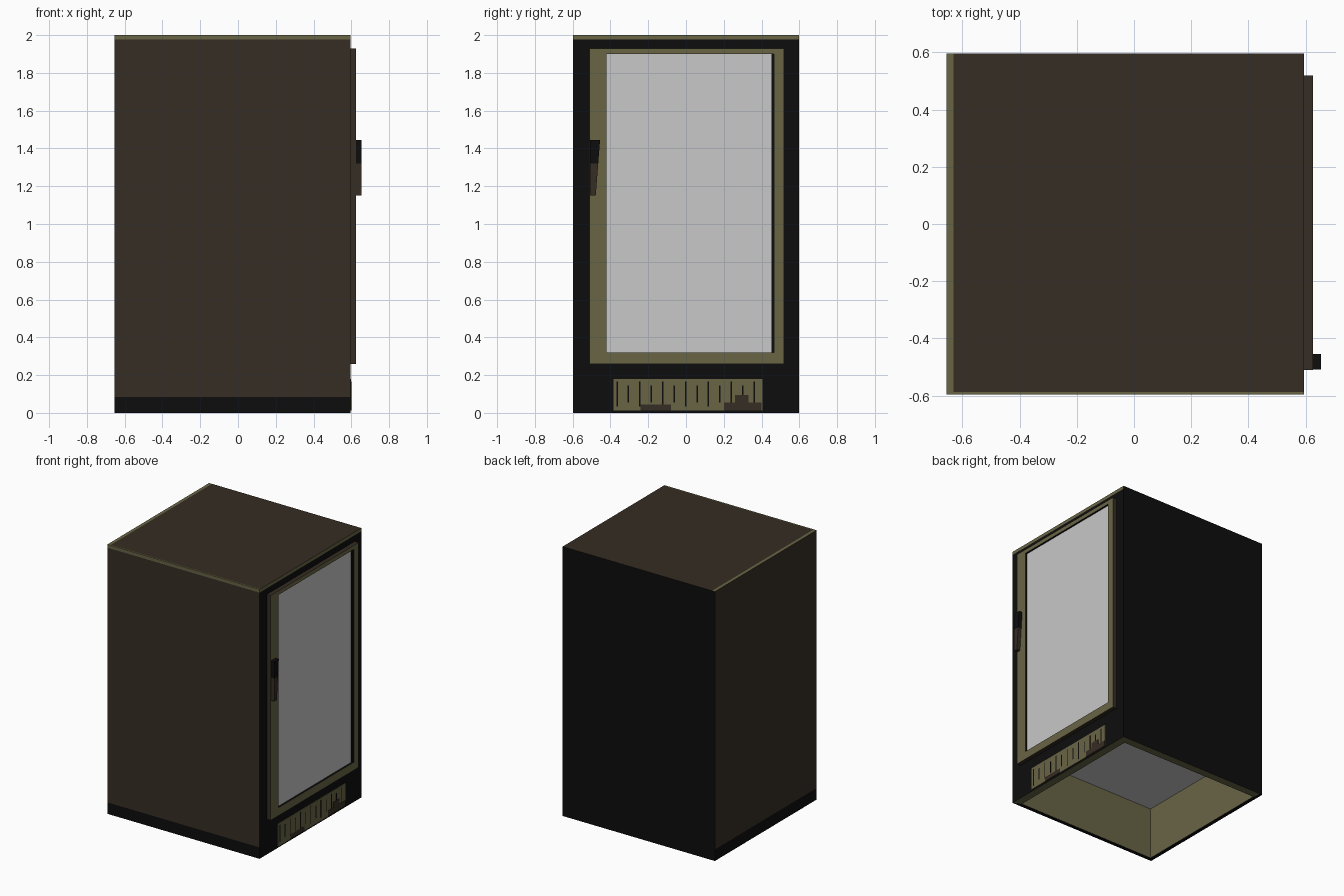
import bpy
import bmesh
from mathutils import Vector

if "Cube" in bpy.data.objects:
    bpy.data.objects.remove(bpy.data.objects["Cube"])


def material(name, rgb):
    m = bpy.data.materials.new(name)
    m.use_nodes = True
    m.diffuse_color = (*rgb, 1)
    m.node_tree.nodes["Principled BSDF"].inputs["Base Color"].default_value = (*rgb, 1)
    return m


MATS = [material("dark brown", (0.037, 0.026, 0.017)),
        material("black", (0.004, 0.004, 0.004)),
        material("olive", (0.140, 0.130, 0.060)),
        material("pale grey glass", (0.58, 0.58, 0.58))]
BROWN, BLACK, OLIVE, GREY = range(4)


def finish(name, bm, rule):
    """Colour every face by rule(centre, normal) and link the object."""
    bm.normal_update()
    for f in bm.faces:
        f.material_index = rule(f.calc_center_median(), f.normal)
    me = bpy.data.meshes.new(name)
    bm.to_mesh(me)
    bm.free()
    for m in MATS:
        me.materials.append(m)
    ob = bpy.data.objects.new(name, me)
    bpy.context.collection.objects.link(ob)
    return ob


def box_mesh(lo, hi):
    lo, hi = Vector(lo), Vector(hi)
    bm = bmesh.new()
    bmesh.ops.create_cube(bm, size=1)
    for v in bm.verts:
        v.co = Vector([(a + b) / 2 + c * (b - a) for a, b, c in zip(lo, hi, v.co)])
    bm.normal_update()
    return bm


def cut(bm, axis, value):
    co, no = Vector(), Vector()
    co[axis], no[axis] = value, 1
    bmesh.ops.bisect_plane(bm, geom=bm.verts[:] + bm.edges[:] + bm.faces[:],
                           plane_co=co, plane_no=no)


def box(name, lo, hi, colour):
    return finish(name, box_mesh(lo, hi), lambda c, n: colour)


# Cabinet, open underneath with a deep hollow
X0, X1, Y = -0.655, 0.595, 0.597
IN_LO, IN_HI, CEILING = (-0.625, -0.567), (0.535, 0.537), 0.39
bm = box_mesh((X0, -Y, 0), (X1, Y, 2))
base = next(f for f in bm.faces if f.normal.z < -0.9)
bmesh.ops.inset_region(bm, faces=[base], thickness=0.05)
for v in base.verts:
    v.co.x = IN_LO[0] if v.co.x < 0 else IN_HI[0]
    v.co.y = IN_LO[1] if v.co.y < 0 else IN_HI[1]
hollow = bmesh.ops.extrude_face_region(bm, geom=[base])
for v in hollow["geom"]:
    if isinstance(v, bmesh.types.BMVert):
        v.co.z = CEILING
if base.is_valid:
    bm.faces.remove(base)
for axis, value in ((2, 0.085), (2, 1.976), (0, -0.632), (1, -0.588)):
    cut(bm, axis, value)


def cabinet_rule(c, n):
    if n.z > 0.9:
        return OLIVE if c.x < -0.632 or c.y < -0.588 else BROWN
    if n.z < -0.9:
        if c.z > 0.1:
            return GREY
        return BLACK if c.x < -0.6 or c.y < -0.56 else OLIVE
    if X0 + 0.01 < c.x < X1 - 0.01 and abs(c.y) < Y - 0.01:
        return OLIVE
    if n.y > 0.9:
        return BLACK
    if n.x > 0.9:
        return OLIVE if c.z > 1.976 else BLACK
    if c.z < 0.085:
        return BLACK
    return OLIVE if n.y < -0.9 and c.z > 1.976 else BROWN


finish("cabinet", bm, cabinet_rule)

# Door: raised frame with a sunken glass pane
DOOR_Y, DOOR_Z = (-0.51, 0.52), (0.26, 1.93)
PANE_Y, PANE_Z = (-0.42, 0.465), (0.32, 1.90)
bm = box_mesh((0.592, DOOR_Y[0], DOOR_Z[0]), (0.626, DOOR_Y[1], DOOR_Z[1]))
front = next(f for f in bm.faces if f.normal.x > 0.9)
bmesh.ops.inset_region(bm, faces=[front], thickness=0.03)
for v in front.verts:
    v.co.y = PANE_Y[0] if v.co.y < 0 else PANE_Y[1]
    v.co.z = PANE_Z[0] if v.co.z < 1 else PANE_Z[1]
sunk = bmesh.ops.extrude_face_region(bm, geom=[front])
for v in sunk["geom"]:
    if isinstance(v, bmesh.types.BMVert):
        v.co.x = 0.612
if front.is_valid:
    bm.faces.remove(front)


def door_rule(c, n):
    if n.x > 0.9:
        return GREY if c.x < 0.62 else OLIVE
    inside = PANE_Y[0] - 0.01 < c.y < PANE_Y[1] + 0.01 and PANE_Z[0] - 0.01 < c.z < PANE_Z[1] + 0.01
    return BLACK if inside else BROWN


finish("door", bm, door_rule)
box("pane_seal", (0.611, 0.452, 0.32), (0.614, 0.465, 1.90), BLACK)

# Tapered handle, black above and brown below
bm = box_mesh((0.62, -0.508, 1.15), (0.654, -0.455, 1.445))
for v in bm.verts:
    if v.co.z < 1.2 and v.co.y > -0.48:
        v.co.y = -0.478
cut(bm, 2, 1.32)
finish("handle", bm, lambda c, n: BLACK if c.z > 1.32 else BROWN)

# Lower vent grille with narrow slots and worn patches
box("vent_panel", (0.592, -0.385, 0.012), (0.599, 0.405, 0.18), OLIVE)
for i in range(13):
    y = -0.365 + i * 0.0605
    half = 0.065 if i % 2 == 0 else 0.045
    box(f"vent_slot_{i + 1}", (0.597, y - 0.004, 0.1 - half), (0.6, y + 0.004, 0.1 + half), BLACK)
for i, (y0, y1, top) in enumerate(((-0.24, -0.08, 0.045), (0.2, 0.4, 0.055), (0.26, 0.33, 0.095))):
    box(f"vent_worn_patch_{i + 1}", (0.597, y0, 0.012), (0.6005 + i * 0.0005, y1, top), BROWN)
